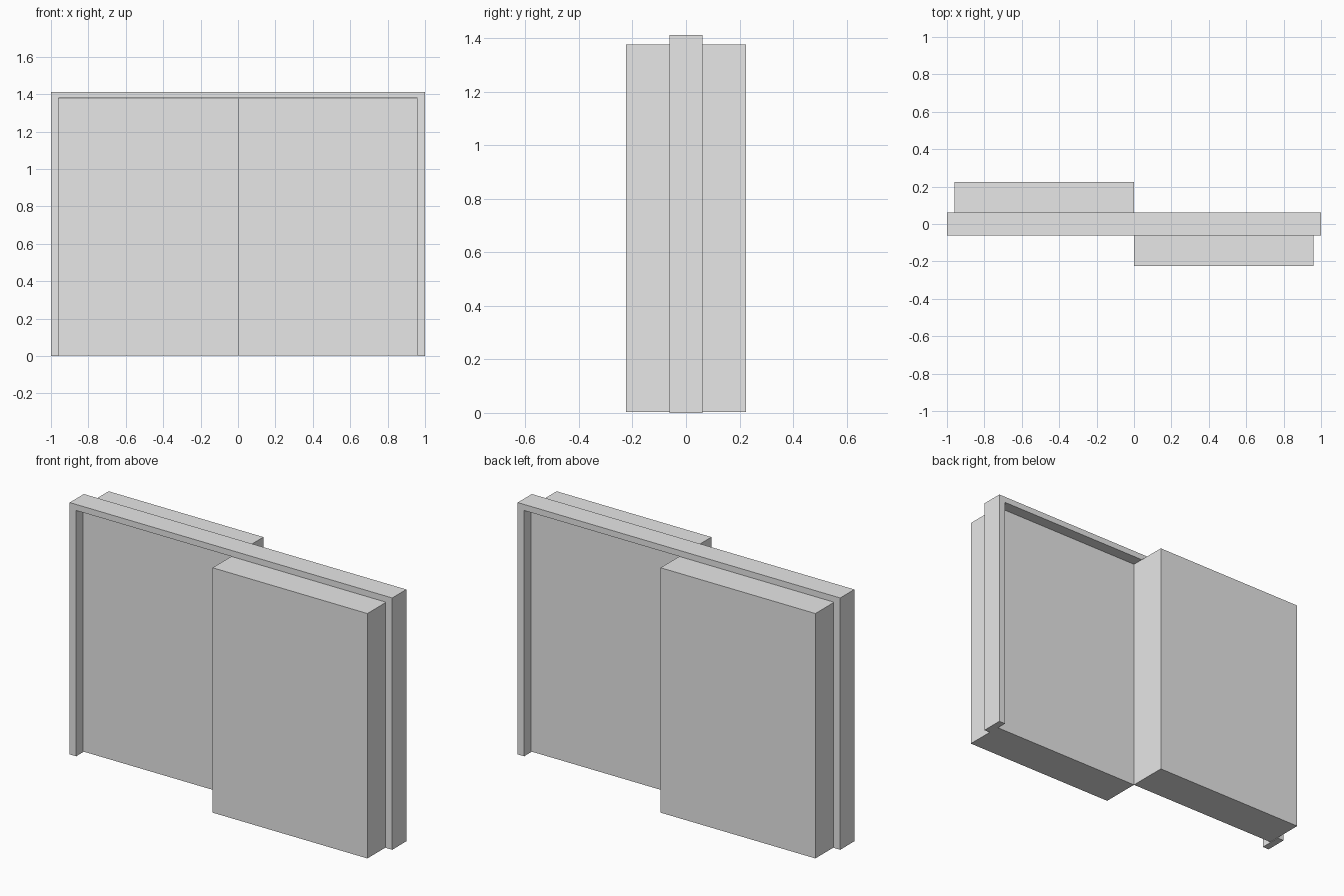
import bpy
import bmesh
from mathutils import Vector

if "Cube" in bpy.data.objects:
    bpy.data.objects.remove(bpy.data.objects["Cube"])

GREY = (0.8, 0.8, 0.8, 1.0)
grey = bpy.data.materials.new("light_grey")
grey.use_nodes = True
grey.diffuse_color = GREY
grey.node_tree.nodes["Principled BSDF"].inputs["Base Color"].default_value = GREY

WIDTH, HEIGHT = 2.0, 1.412      # overall frame size
FRAME_DEPTH = 0.125
JAMB = 0.04                     # side post thickness
HEAD_BOTTOM = 1.378
PANEL_DEPTH = 0.225
PANEL_BOTTOM, PANEL_TOP = 0.003, 1.376


def make_object(name, bm):
    bmesh.ops.recalc_face_normals(bm, faces=bm.faces[:])
    mesh = bpy.data.meshes.new(name)
    bm.to_mesh(mesh)
    bm.free()
    mesh.materials.append(grey)
    obj = bpy.data.objects.new(name, mesh)
    bpy.context.collection.objects.link(obj)
    return obj


def box(name, low, high):
    low, high = Vector(low), Vector(high)
    bm = bmesh.new()
    bmesh.ops.create_cube(bm, size=1)
    bmesh.ops.scale(bm, vec=high - low, verts=bm.verts)
    bmesh.ops.translate(bm, vec=(low + high) / 2, verts=bm.verts)
    return make_object(name, bm)


# Frame: one upside-down U profile extruded through its depth
outer, inner = WIDTH / 2, WIDTH / 2 - JAMB
profile = [(-outer, 0), (-outer, HEIGHT), (outer, HEIGHT), (outer, 0),
           (inner, 0), (inner, HEAD_BOTTOM), (-inner, HEAD_BOTTOM), (-inner, 0)]
bm = bmesh.new()
face = bm.faces.new([bm.verts.new((x, -FRAME_DEPTH / 2, z)) for x, z in profile])
extruded = bmesh.ops.extrude_face_region(bm, geom=[face])
bmesh.ops.translate(bm, vec=(0, FRAME_DEPTH, 0),
                    verts=[v for v in extruded["geom"] if isinstance(v, bmesh.types.BMVert)])
make_object("door_frame", bm)

# Two sliding panels, offset to opposite sides and meeting on the centre line
box("front_sliding_panel", (0, -PANEL_DEPTH, PANEL_BOTTOM), (inner, 0, PANEL_TOP))
box("back_sliding_panel", (-inner, 0, PANEL_BOTTOM), (0, PANEL_DEPTH, PANEL_TOP))
